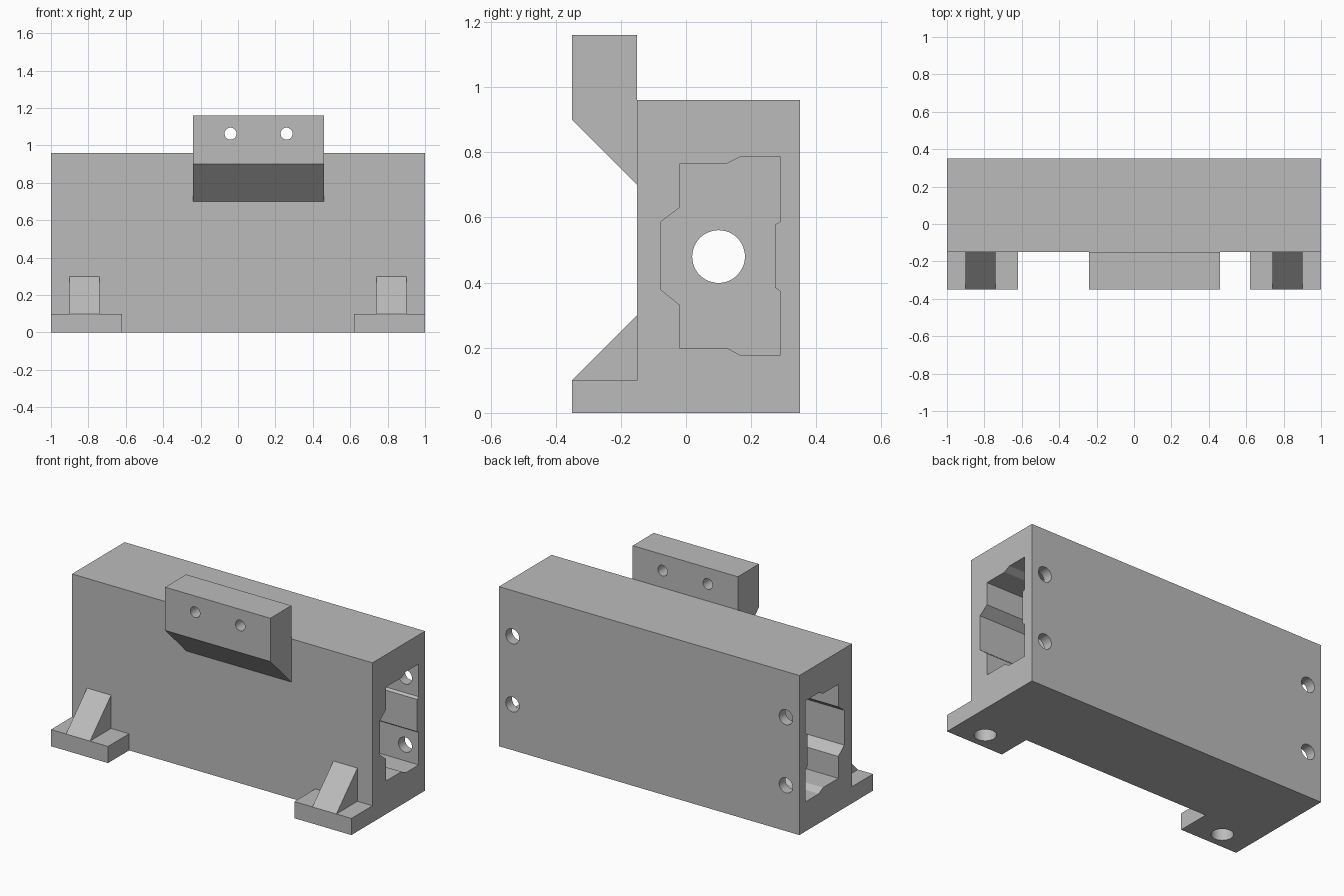
import bpy, bmesh, math
from mathutils import Matrix, Vector

cube = bpy.data.objects.get("Cube")
if cube:
    bpy.data.objects.remove(cube, do_unlink=True)

grey = bpy.data.materials.new("plain grey")
grey.use_nodes = True
grey.diffuse_color = (0.5, 0.5, 0.5, 1)
grey.node_tree.nodes["Principled BSDF"].inputs["Base Color"].default_value = (0.5, 0.5, 0.5, 1)


def add_object(name, bm):
    bmesh.ops.recalc_face_normals(bm, faces=bm.faces)
    mesh = bpy.data.meshes.new(name)
    bm.to_mesh(mesh)
    bm.free()
    mesh.materials.append(grey)
    obj = bpy.data.objects.new(name, mesh)
    bpy.context.collection.objects.link(obj)
    return obj


def extrude_x(name, profile, x0, x1):
    """Extrude a closed (y, z) profile along x."""
    bm = bmesh.new()
    face = bm.faces.new([bm.verts.new((x0, y, z)) for y, z in profile])
    ext = bmesh.ops.extrude_face_region(bm, geom=[face])
    moved = [v for v in ext["geom"] if isinstance(v, bmesh.types.BMVert)]
    bmesh.ops.translate(bm, verts=moved, vec=(x1 - x0, 0, 0))
    return add_object(name, bm)


def rect(y0, y1, z0, z1):
    return [(y0, z0), (y1, z0), (y1, z1), (y0, z1)]


def drill(centre, axis, radius, length):
    """Cylinder cutter centred on a point, along an axis."""
    bm = bmesh.new()
    turn = Vector((0, 0, 1)).rotation_difference(Vector(axis)).to_matrix().to_4x4()
    bmesh.ops.create_cone(bm, cap_ends=True, segments=48, radius1=radius, radius2=radius,
                          depth=length, matrix=Matrix.Translation(centre) @ turn)
    return add_object("cutter", bm)


def cut(obj, cutters):
    """Subtract the cutters, bake the result and remove the cutters."""
    for c in cutters:
        c.hide_render = True
        mod = obj.modifiers.new("cut", "BOOLEAN")
        mod.operation, mod.solver, mod.object = "DIFFERENCE", "EXACT", c
    bpy.context.view_layer.update()
    graph = bpy.context.evaluated_depsgraph_get()
    baked = bpy.data.meshes.new_from_object(obj.evaluated_get(graph))
    obj.modifiers.clear()
    obj.data = baked
    for c in cutters:
        bpy.data.objects.remove(c, do_unlink=True)


X, Y, Z = (1, 0, 0), (0, 1, 0), (0, 0, 1)
SIDES = (("left", 1), ("right", -1))
parts = []

# Main block: stepped end pockets, lengthwise bore and rear screw holes
body = extrude_x("body_block", rect(-0.15, 0.35, 0, 0.96), -1, 1)
pocket = [(-0.02, 0.765), (0.125, 0.765), (0.165, 0.785), (0.29, 0.785),
          (0.29, 0.588), (0.274, 0.578), (0.274, 0.384), (0.29, 0.373),
          (0.29, 0.178), (0.165, 0.178), (0.125, 0.2), (-0.02, 0.2),
          (-0.02, 0.332), (-0.077, 0.378), (-0.077, 0.587), (-0.02, 0.63)]
cutters = [drill((0, 0.1, 0.48), X, 0.081, 2.2)]
for _, s in SIDES:
    cutters.append(extrude_x("cutter", pocket, s * 0.6, s * 1.1))
    cutters += [drill((s * 0.91, 0.33, z), Y, 0.045, 0.16) for z in (0.275, 0.685)]
cut(body, cutters)
parts.append(body)

# Top bracket with a sloped underside and two screw holes
bracket = extrude_x("top_bracket", [(-0.35, 1.16), (-0.15, 1.16), (-0.15, 0.7), (-0.35, 0.9)],
                    -0.24, 0.46)
cut(bracket, [drill((x, -0.25, 1.063), Y, 0.032, 0.4) for x in (-0.04, 0.26)])
parts.append(bracket)

# Feet with blind holes, each closed by a wedge gusset
for side, s in SIDES:
    foot = extrude_x(side + "_foot", rect(-0.35, -0.15, 0, 0.1), s * 0.62, s)
    cut(foot, [drill((s * 0.82, -0.25, 0.05), Z, 0.06, 0.2)])
    gusset = extrude_x(side + "_gusset", [(-0.35, 0.1), (-0.15, 0.1), (-0.15, 0.3)],
                       s * 0.74, s * 0.9)
    parts += [foot, gusset]

# Smooth hole walls, sharp edges elsewhere
bpy.ops.object.select_all(action="DESELECT")
for p in parts:
    p.select_set(True)
bpy.context.view_layer.objects.active = body
bpy.ops.object.shade_smooth_by_angle(angle=math.radians(20))
